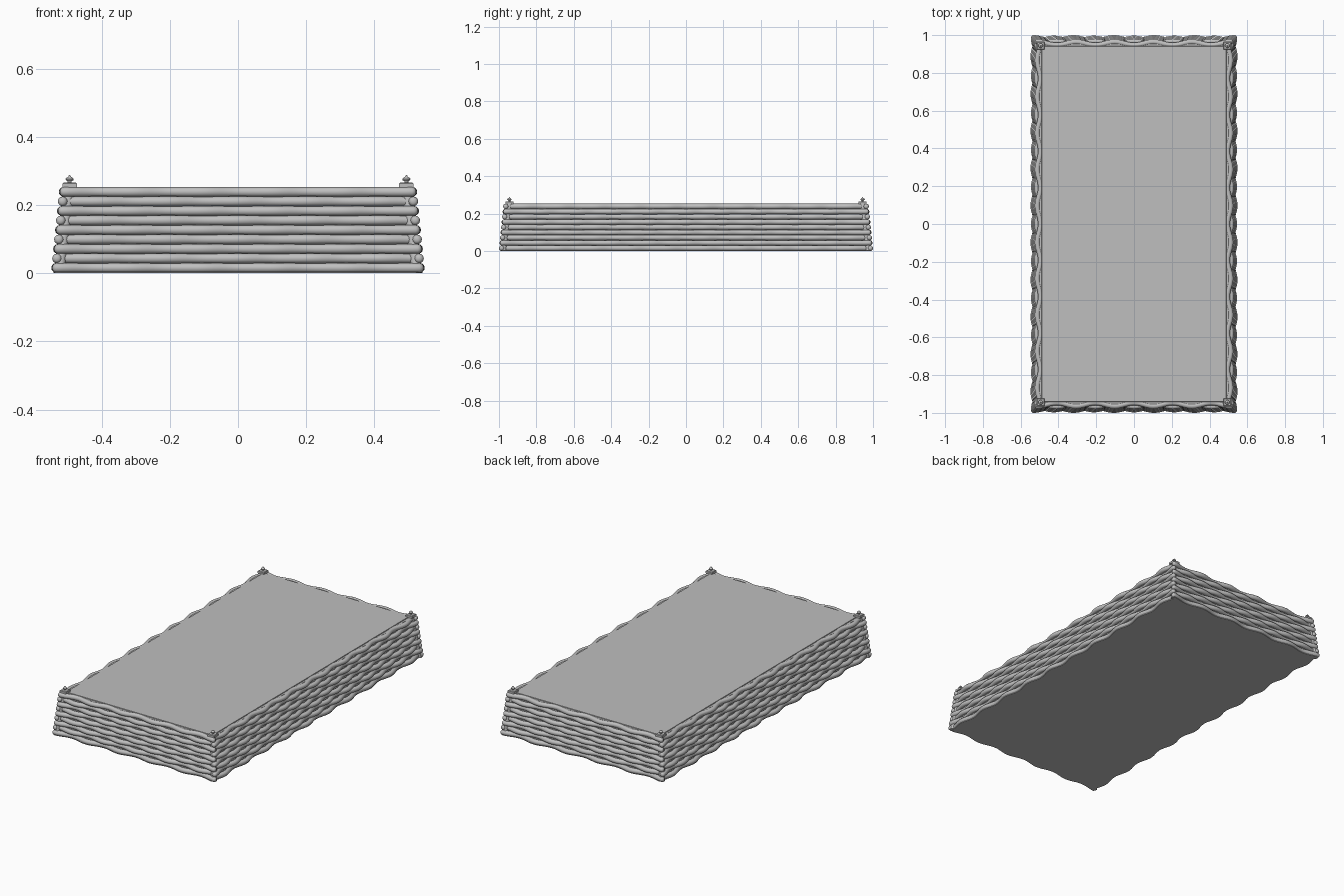
import bpy, bmesh, math
from mathutils import Vector

if "Cube" in bpy.data.objects:
    bpy.data.objects.remove(bpy.data.objects["Cube"], do_unlink=True)

GREY = (0.52, 0.52, 0.52, 1)
mat = bpy.data.materials.new("plain grey")
mat.use_nodes = True
mat.diffuse_color = GREY
mat.node_tree.nodes["Principled BSDF"].inputs["Base Color"].default_value = GREY

LAYERS, PITCH, BASE_Z = 9, 0.0279, 0.0155
RADIUS, AMP, SIDES = 0.0142, 0.009, 12
HALF = Vector((0.525, 0.977))      # strand centre lines at the bottom
LEAN = 0.022                       # how far the walls lean in at the top
WAVES = (5, 10)                    # waves along the short and long walls


def finish(name, bm, smooth=False):
    bmesh.ops.recalc_face_normals(bm, faces=bm.faces)
    mesh = bpy.data.meshes.new(name)
    bm.to_mesh(mesh)
    bm.free()
    mesh.materials.append(mat)
    ob = bpy.data.objects.new(name, mesh)
    bpy.context.collection.objects.link(ob)
    if smooth:
        bpy.ops.object.select_all(action='DESELECT')
        ob.select_set(True)
        bpy.context.view_layer.objects.active = ob
        bpy.ops.object.shade_smooth_by_angle(angle=math.radians(50))
    return ob


def loft(bm, rings):
    """Skin a list of point rings and close both ends."""
    rows = [[bm.verts.new(p) for p in ring] for ring in rings]
    n = len(rows[0])
    for a, b in zip(rows, rows[1:]):
        for i in range(n):
            bm.faces.new((a[i], a[(i + 1) % n], b[(i + 1) % n], b[i]))
    bm.faces.new(rows[0][::-1])
    bm.faces.new(rows[-1])


def rect(hx, hy, z, cx=0, cy=0):
    return [(cx + hx * a, cy + hy * b, z)
            for a, b in ((-1, -1), (1, -1), (1, 1), (-1, 1))]


def wave(t, axis, layer):
    """Outward offset of a strand, t running 0..1 along its wall."""
    return AMP * math.cos(math.tau * WAVES[axis] * t + math.pi * layer)


def strand(bm, axis, side, layer):
    lean = LEAN * layer / (LAYERS - 1)
    length = HALF[axis] - lean + 0.008
    out = HALF[1 - axis] - lean
    z = BASE_Z + PITCH * layer
    steps = WAVES[axis] * 12
    # samples along the strand, with rounded tips
    samples = [(i / steps, 0, 1) for i in range(steps + 1)]
    tips = [(0.007, 0.85), (0.011, 0.45)]
    samples = ([(0, -d, s) for d, s in reversed(tips)] + samples
               + [(1, d, s) for d, s in tips])
    rings = []
    for t, extra, scale in samples:
        along = (2 * t - 1) * length + extra
        ring = []
        for j in range(SIDES):
            a = math.tau * j / SIDES
            across = side * (out + wave(t, axis, layer + axis)
                             + RADIUS * scale * math.cos(a))
            h = z + RADIUS * scale * math.sin(a)
            ring.append((along, across, h) if axis == 0 else (across, along, h))
        rings.append(ring)
    loft(bm, rings)


# Woven walls
for name, axis, side in (("front_weave", 0, -1), ("back_weave", 0, 1),
                         ("right_weave", 1, -1), ("left_weave", 1, 1)):
    bm = bmesh.new()
    for layer in range(LAYERS):
        strand(bm, axis, side, layer)
    finish(name, bm, True)

# Solid core behind the weave
bm = bmesh.new()
loft(bm, [rect(HALF.x - 0.003, HALF.y - 0.003, 0.002),
          rect(HALF.x - LEAN - 0.003, HALF.y - LEAN - 0.003, 0.249)])
finish("core", bm)

# Flat lid
bm = bmesh.new()
loft(bm, [rect(0.49, 0.943, 0.245), rect(0.488, 0.941, 0.2535)])
finish("lid", bm)

# Base plate following the wavy outline of the lowest strands
outline = []
for axis, side, run in ((0, -1, 1), (1, 1, 1), (0, 1, -1), (1, -1, -1)):
    steps = WAVES[axis] * 12
    for i in range(steps):
        t = i / steps if run > 0 else 1 - i / steps
        along = (2 * t - 1) * (HALF[axis] + 0.012)
        across = side * (HALF[1 - axis] + wave(t, axis, axis) + 0.007)
        outline.append((along, across) if axis == 0 else (across, along))
bm = bmesh.new()
loft(bm, [[(x, y, z) for x, y in outline] for z in (0, 0.004)])
finish("base_plate", bm)

# Corner posts, each with a square cap and a pointed finial
FINIAL = [(0.006, 0.264), (0.006, 0.270), (0.011, 0.273), (0.012, 0.277),
          (0.008, 0.281), (0.004, 0.283), (0.003, 0.286), (0.001, 0.288)]


def circle(r, z, x, y, n=12):
    return [(x + r * math.cos(math.tau * i / n),
             y + r * math.sin(math.tau * i / n), z) for i in range(n)]


for depth, sy in (("front", -1), ("back", 1)):
    for hand, sx in (("right", -1), ("left", 1)):
        x, y = 0.494 * sx, 0.944 * sy
        bm = bmesh.new()
        loft(bm, [circle(0.016, 0.002, HALF.x * sx, HALF.y * sy),
                  circle(0.016, 0.254, x, y)])
        finish(f"{depth}_{hand}_post", bm, True)
        bm = bmesh.new()
        loft(bm, [rect(0.021, 0.021, 0.251, x, y),
                  rect(0.021, 0.021, 0.263, x, y),
                  rect(0.018, 0.018, 0.266, x, y)])
        finish(f"{depth}_{hand}_cap", bm)
        bm = bmesh.new()
        loft(bm, [circle(r, z, x, y) for r, z in FINIAL])
        finish(f"{depth}_{hand}_finial", bm, True)
